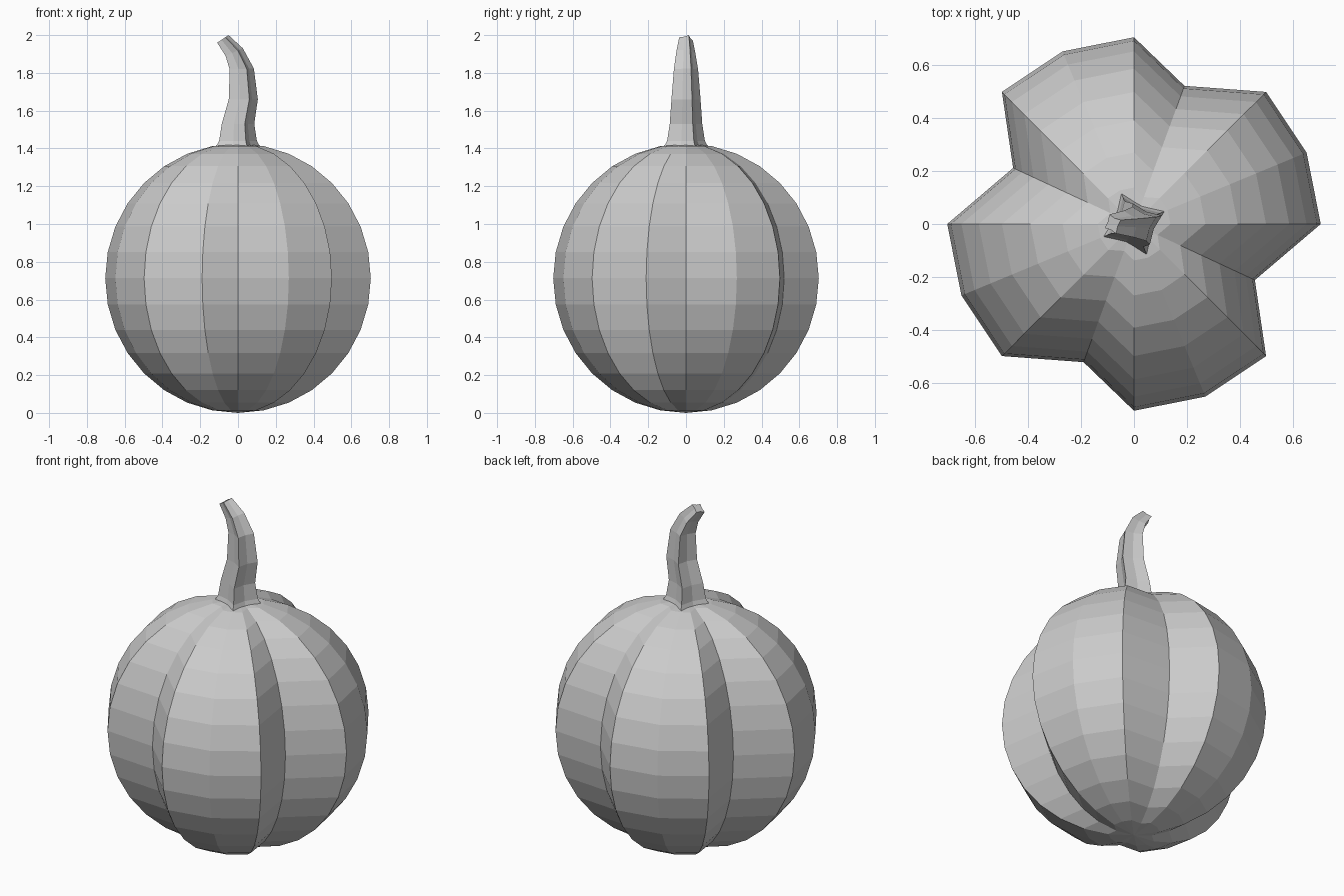
import bpy, bmesh
from math import sin, cos, pi, radians
from mathutils import Vector

if "Cube" in bpy.data.objects:
    bpy.data.objects.remove(bpy.data.objects["Cube"])


def loft(name, rings, start_pole=None, end_pole=None):
    """Skin a stack of closed rings; ends close to a pole or a flat cap."""
    bm = bmesh.new()
    vs = [[bm.verts.new(p) for p in ring] for ring in rings]
    n = len(vs[0])
    for a, b in zip(vs, vs[1:]):
        for i in range(n):
            j = (i + 1) % n
            bm.faces.new((a[i], a[j], b[j], b[i]))
    for ring, pole in ((vs[0], start_pole), (vs[-1], end_pole)):
        if pole is None:
            bm.faces.new(ring)
        else:
            tip = bm.verts.new(pole)
            for i in range(n):
                bm.faces.new((ring[i], ring[(i + 1) % n], tip))
    bmesh.ops.recalc_face_normals(bm, faces=bm.faces[:])
    mesh = bpy.data.meshes.new(name)
    bm.to_mesh(mesh)
    bm.free()
    obj = bpy.data.objects.new(name, mesh)
    bpy.context.collection.objects.link(obj)
    return obj


# Pumpkin body: 16 x 16 sphere with four meridians pulled in as grooves
R, HALF = 0.703, 0.713
outline = [Vector((R * cos(k * pi / 8), R * sin(k * pi / 8))) for k in range(16)]
for k, groove in ((3, (0.19, 0.52)), (7, (-0.455, 0.211))):
    outline[k] = Vector(groove)
    outline[k + 8] = -Vector(groove)
outline[15] = -outline[7]

body_rings = []
for j in range(1, 16):
    a = j * pi / 16
    z = HALF - HALF * cos(a)
    body_rings.append([(p.x * sin(a), p.y * sin(a), z) for p in outline])
loft("pumpkin_body", body_rings, (0, 0, 0), (0, 0, 2 * HALF))

# Stem: four-ridged star section swept along a bent path
# (centre x, centre z, half width, tilt in degrees)
path = [
    (0.0, 1.385, 0.130, 0),
    (0.0, 1.440, 0.100, 0),
    (0.0, 1.530, 0.086, 0),
    (0.028, 1.660, 0.077, 0),
    (0.020, 1.820, 0.064, 3),
    (-0.020, 1.910, 0.050, 24),
    (-0.080, 1.980, 0.036, 33),
]
stem_rings = []
for cx, cz, half, tilt in path:
    t = radians(tilt)
    ring = []
    for k in range(8):
        r = half / cos(pi / 8) * (1.0 if k % 2 == 0 else 0.6)
        a = pi / 8 + k * pi / 4
        u, v = r * cos(a), r * sin(a)
        ring.append((cx + u * cos(t), v, cz + u * sin(t)))
    stem_rings.append(ring)
loft("stem", stem_rings)
